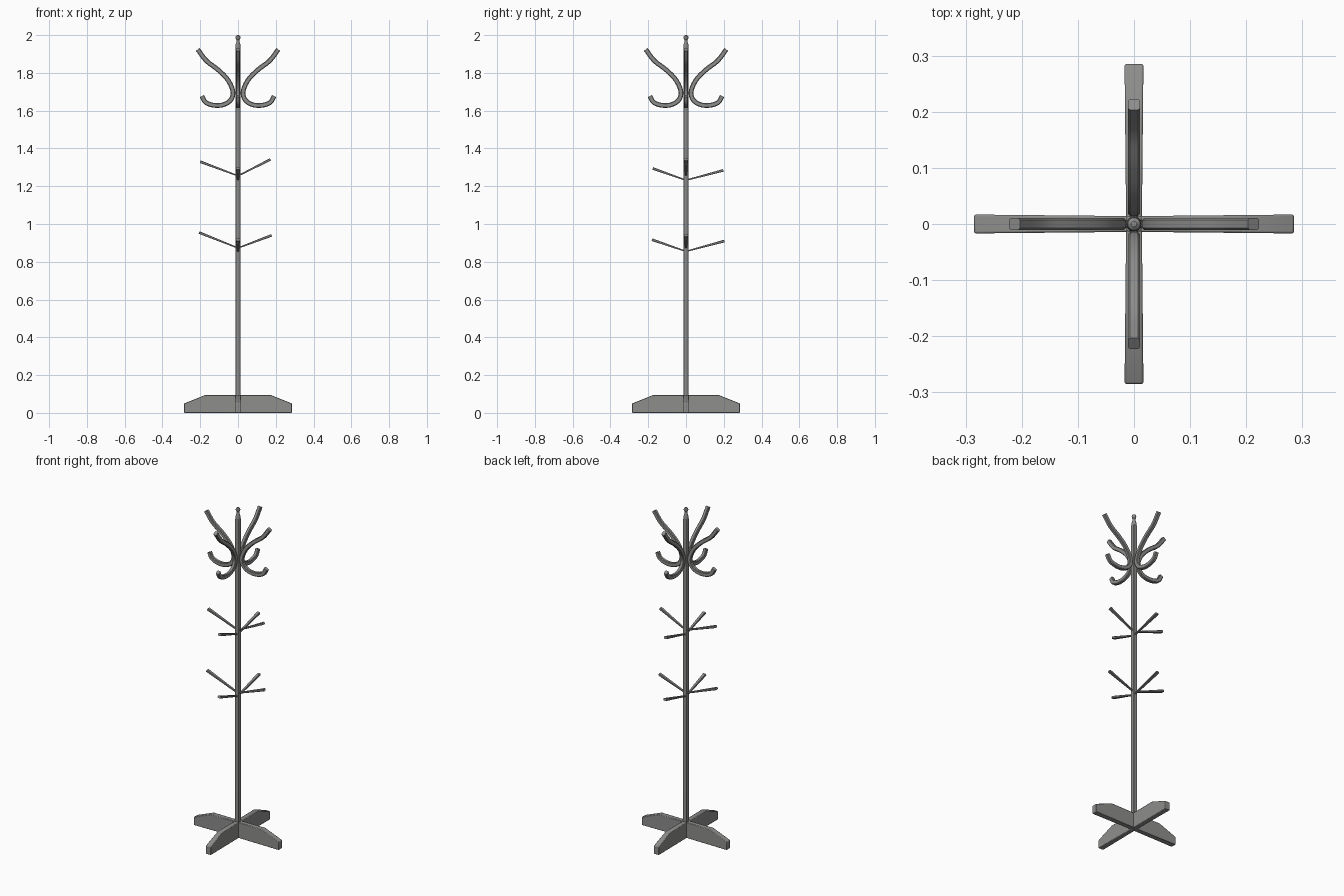
import bpy, bmesh, math
from mathutils import Vector, Matrix

cube = bpy.data.objects.get("Cube")
if cube:
    bpy.data.objects.remove(cube, do_unlink=True)

grey = bpy.data.materials.new("warm_grey")
grey.use_nodes = True
colour = (0.27, 0.27, 0.265, 1)
grey.diffuse_color = colour
grey.node_tree.nodes["Principled BSDF"].inputs["Base Color"].default_value = colour


def finish(name, bm, bevel=0.0, angle=0):
    """Turn a bmesh into a shaded object, spun about the pole by angle."""
    bmesh.ops.recalc_face_normals(bm, faces=bm.faces[:])
    bm.transform(Matrix.Rotation(angle, 4, "Z"))
    mesh = bpy.data.meshes.new(name)
    bm.to_mesh(mesh)
    bm.free()
    mesh.materials.append(grey)
    obj = bpy.data.objects.new(name, mesh)
    bpy.context.collection.objects.link(obj)
    if bevel:
        mod = obj.modifiers.new("soft_edges", "BEVEL")
        mod.width, mod.segments, mod.limit_method = bevel, 2, "ANGLE"
    bpy.ops.object.select_all(action="DESELECT")
    obj.select_set(True)
    bpy.context.view_layer.objects.active = obj
    bpy.ops.object.shade_smooth_by_angle(angle=math.radians(35))
    return obj


def loft(rings):
    """Skin a list of point rings and cap both ends."""
    bm = bmesh.new()
    loops = [[bm.verts.new(p) for p in ring] for ring in rings]
    for a, b in zip(loops, loops[1:]):
        for i in range(len(a)):
            j = (i + 1) % len(a)
            bm.faces.new((a[i], a[j], b[j], b[i]))
    bm.faces.new(loops[0])
    bm.faces.new(loops[-1])
    return bm


def bar_ring(centre, tangent, thick, width):
    """Chamfered rectangular section, for a bar lying in the xz plane."""
    side = Vector((0, 1, 0))
    up = tangent.cross(side).normalized()
    t, w, c = thick / 2, width / 2, min(thick, width) * 0.18
    outline = [(t, w - c), (t - c, w), (c - t, w), (-t, w - c),
               (-t, c - w), (c - t, -w), (t - c, -w), (t, c - w)]
    return [centre + up * u + side * v for u, v in outline]


def smooth_path(points, steps=6):
    """Sample a Catmull-Rom curve through xz points."""
    p = [Vector((x, 0, z)) for x, z in points]
    p = [2 * p[0] - p[1]] + p + [2 * p[-1] - p[-2]]
    out = []
    for a, b, c, d in zip(p, p[1:], p[2:], p[3:]):
        for s in range(steps):
            t = s / steps
            out.append(0.5 * (2 * b + (c - a) * t + (2 * a - 5 * b + 4 * c - d) * t ** 2
                              + (3 * b - a - 3 * c + d) * t ** 3))
    return out + [p[-2]]


# Square pole
pole = bmesh.new()
bmesh.ops.create_cube(pole, size=1, matrix=Matrix.Translation((0, 0, 0.99))
                      @ Matrix.Diagonal((0.027, 0.027, 1.88, 1)))
finish("pole", pole, 0.003)

# Turned finial
profile = [(0.013, 1.925), (0.014, 1.94), (0.012, 1.952), (0.008, 1.965), (0.007, 1.975),
           (0.011, 1.98), (0.013, 1.987), (0.011, 1.995), (0.005, 2.0)]
finish("finial", loft([[Vector((r * math.cos(k * math.tau / 20), r * math.sin(k * math.tau / 20), z))
                        for k in range(20)] for r, z in profile]))

# Four base legs with sloped ends, and four double coat hooks
leg_profile = [(0, 0), (0.285, 0), (0.285, 0.05), (0.172, 0.095), (0, 0.095)]
hook_path = smooth_path([(0.213, 1.924), (0.167, 1.864), (0.105, 1.816), (0.053, 1.762),
                         (0.027, 1.7), (0.04, 1.655), (0.08, 1.631), (0.13, 1.629),
                         (0.172, 1.645), (0.191, 1.678)])
for n, place in enumerate(("left", "back", "right", "front")):
    angle = n * math.pi / 2
    leg = loft([[Vector((x, s * (0.014 + 0.01 * x), z)) for x, z in leg_profile]
                for s in (-1, 1)])
    finish(f"base_leg_{place}", leg, 0.003, angle)
    rings = []
    for i, point in enumerate(hook_path):
        ahead = hook_path[min(i + 1, len(hook_path) - 1)]
        behind = hook_path[max(i - 1, 0)]
        rings.append(bar_ring(point, ahead - behind, 0.025, 0.021))
    finish(f"coat_hook_{place}", loft(rings), 0, angle)

# Two tiers of pegs, flaring outwards: quarter turn, root height, reach, tip height
pegs = {"upper": [(0, 1.255, 0.172, 1.342), (1, 1.232, 0.198, 1.284),
                  (2, 1.255, 0.2, 1.33), (3, 1.232, 0.176, 1.294)],
        "lower": [(0, 0.873, 0.178, 0.94), (1, 0.855, 0.203, 0.91),
                  (2, 0.873, 0.206, 0.955), (3, 0.855, 0.18, 0.917)]}
for tier, items in pegs.items():
    for turn, root, reach, tip in items:
        a, b = Vector((0, 0, root)), Vector((reach, 0, tip))
        peg = loft([bar_ring(a, b - a, 0.007, 0.011), bar_ring(b, b - a, 0.014, 0.02)])
        finish(f"{tier}_peg_{turn + 1}", peg, 0, turn * math.pi / 2)
